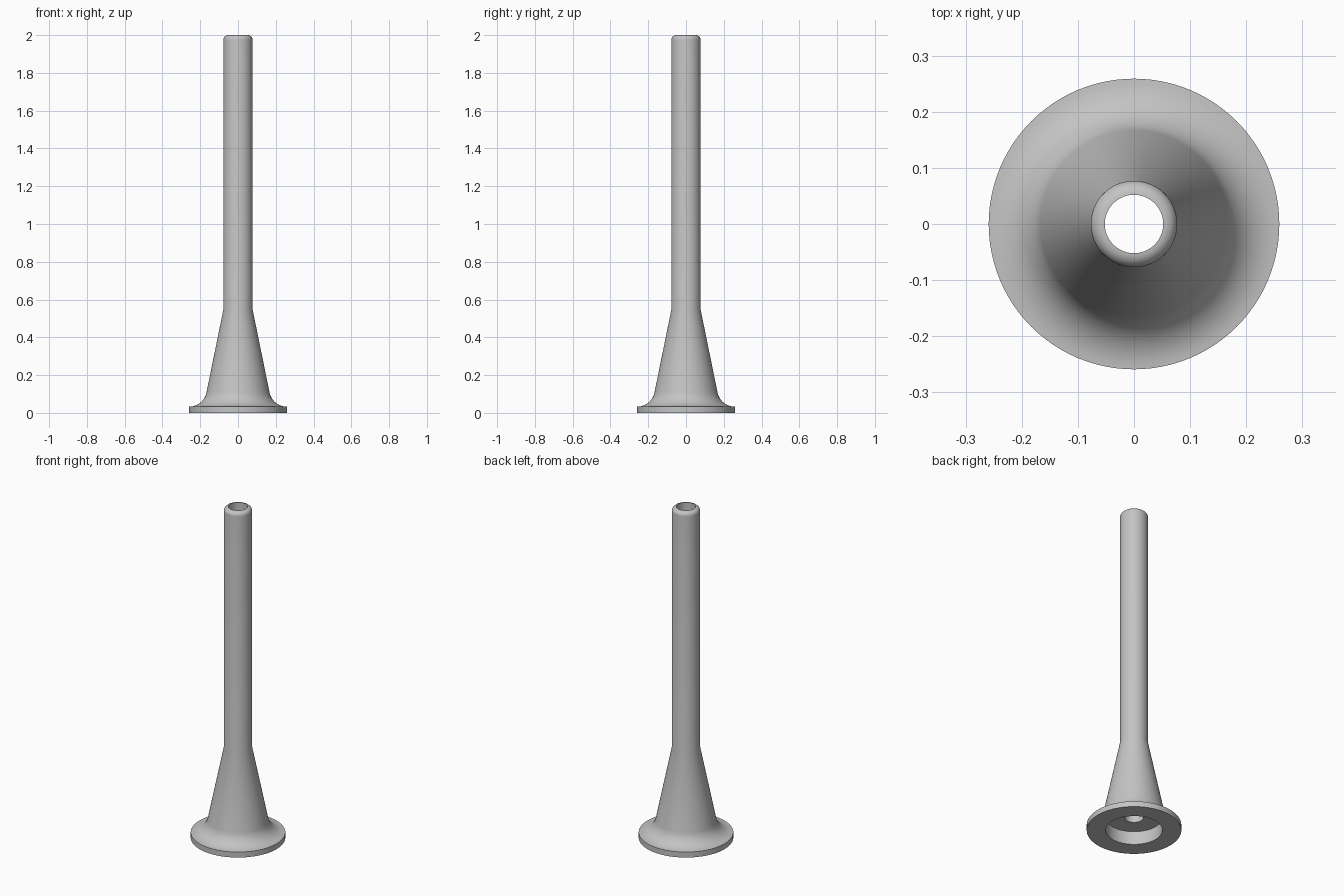
import bpy, bmesh, math

if "Cube" in bpy.data.objects:
    bpy.data.objects.remove(bpy.data.objects["Cube"])

SEGMENTS = 96


def arc(cx, cz, r, start, end, steps):
    """Points (radius, height) along an arc, angles in degrees."""
    angles = [math.radians(start + (end - start) * i / steps) for i in range(steps + 1)]
    return [(cx + r * math.cos(a), cz + r * math.sin(a)) for a in angles]


# Closed cross-section of the hollow tube, from the underside outward and up
profile = [(0.155, 0.0), (0.259, 0.0), (0.259, 0.033)]      # flange rim
profile += arc(0.259, 0.127, 0.094, 270, 191, 12)[1:]       # fillet into cone
profile += [(0.077, 0.55)]                                  # cone to straight tube
profile += arc(0.052, 1.975, 0.025, 0, 90, 8)               # rounded lip
profile += [(0.052, 0.08), (0.155, 0.08)]                   # bore and recess

# Revolve the cross-section around z
bm = bmesh.new()
rings = []
for r, z in profile:
    rings.append([bm.verts.new((r * math.cos(2 * math.pi * i / SEGMENTS),
                                r * math.sin(2 * math.pi * i / SEGMENTS), z))
                  for i in range(SEGMENTS)])
for a, b in zip(rings, rings[1:] + rings[:1]):
    for i in range(SEGMENTS):
        j = (i + 1) % SEGMENTS
        bm.faces.new((a[i], a[j], b[j], b[i]))
bmesh.ops.recalc_face_normals(bm, faces=bm.faces)

mesh = bpy.data.meshes.new("flanged_tube")
bm.to_mesh(mesh)
bm.free()
tube = bpy.data.objects.new("flanged_tube", mesh)
bpy.context.collection.objects.link(tube)

# Plain grey finish
grey = bpy.data.materials.new("light_grey")
grey.diffuse_color = (0.55, 0.55, 0.55, 1)
grey.use_nodes = True
grey.node_tree.nodes["Principled BSDF"].inputs["Base Color"].default_value = grey.diffuse_color
mesh.materials.append(grey)

# Smooth curved walls, crisp rims
bpy.context.view_layer.objects.active = tube
tube.select_set(True)
bpy.ops.object.shade_smooth_by_angle(angle=math.radians(30))
